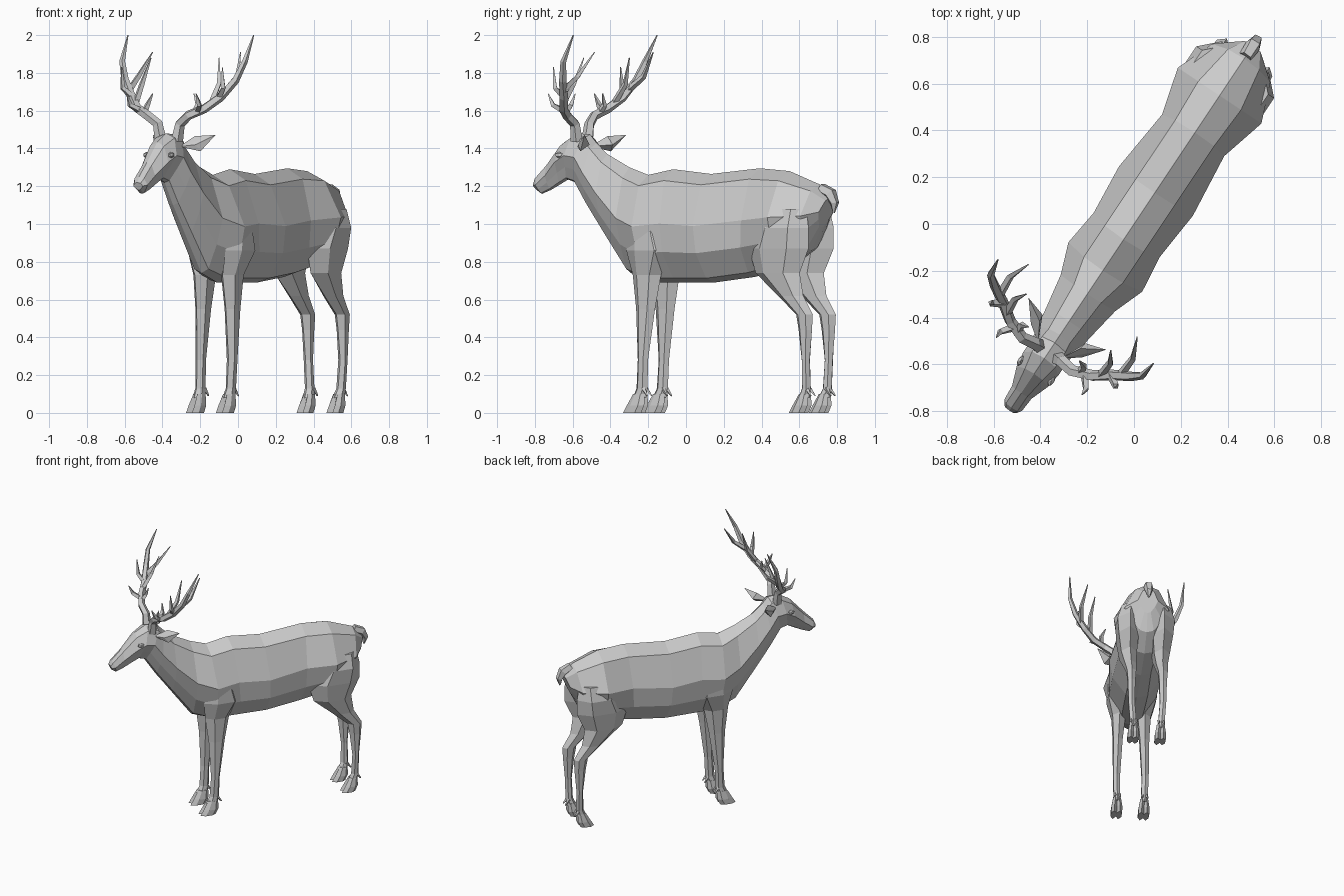
import bpy, bmesh, math
from mathutils import Vector

cube = bpy.data.objects.get("Cube")
if cube:
    bpy.data.objects.remove(cube, do_unlink=True)

HEADING = math.radians(-33.7)  # the animal stands diagonally; local -y is forward

grey = bpy.data.materials.new("plain_grey")
grey.use_nodes = True
grey.diffuse_color = (.6, .6, .6, 1)
grey.node_tree.nodes["Principled BSDF"].inputs["Base Color"].default_value = (.6, .6, .6, 1)
grey.node_tree.nodes["Principled BSDF"].inputs["Roughness"].default_value = .8


def loft(bm, rings):
    """Skin a list of equal-length point rings and close both ends."""
    loops = [[bm.verts.new(p) for p in ring] for ring in rings]
    count = len(loops[0])
    for a, b in zip(loops, loops[1:]):
        for i in range(count):
            j = (i + 1) % count
            bm.faces.new((a[i], a[j], b[j], b[i]))
    bm.faces.new(loops[0])
    bm.faces.new(loops[-1])


def finish(name, bm, mirrored=False):
    """Turn a bmesh into a named, flat-shaded object facing the heading."""
    bmesh.ops.recalc_face_normals(bm, faces=bm.faces)
    mesh = bpy.data.meshes.new(name)
    bm.to_mesh(mesh)
    bm.free()
    mesh.materials.append(grey)
    obj = bpy.data.objects.new(name, mesh)
    bpy.context.collection.objects.link(obj)
    obj.rotation_euler.z = HEADING
    if mirrored:
        obj.modifiers.new("Mirror", 'MIRROR').use_axis[0] = True
    return obj


def body_ring(y_top, z_top, y_low, z_low, ridge, flank, edge):
    """Cross-section from spine to belly, mirrored left to right."""
    top, low = Vector((0, y_top, z_top)), Vector((0, y_low, z_low))
    half = [(.1, ridge), (.48, flank), (.73, edge), (.96, edge * .45)]
    left = [top.lerp(low, f) + Vector((w, 0, 0)) for f, w in half]
    right = [Vector((-p.x, p.y, p.z)) for p in reversed(left)]
    return [top] + left + [low] + right


def leg_ring(z, front, back, x, width):
    """Six-sided horizontal cross-section of a leg."""
    depth = back - front
    outline = [(0, 0), (.3, 1), (.75, 1), (1, 0), (.75, -1), (.3, -1)]
    return [(x + width * w, front + depth * f, z) for f, w in outline]


def tube(bm, points, radii, sides=5):
    """Tapered low-poly tube through the points."""
    points = [Vector(p) for p in points]
    rings = []
    for i, p in enumerate(points):
        along = points[min(i + 1, len(points) - 1)] - points[max(i - 1, 0)]
        across = along.cross(Vector((.2, 1, 0))).normalized()
        other = along.cross(across).normalized()
        turn = [math.tau * k / sides for k in range(sides)]
        rings.append([p + radii[i] * (across * math.cos(a) + other * math.sin(a)) for a in turn])
    loft(bm, rings)


# Torso, neck and head: y/z of spine, y/z of underside, three half widths
sections = [
    (.92, 1.14, .86, .98, .04, .07, .05),
    (.85, 1.21, .80, .86, .08, .15, .11),
    (.66, 1.28, .66, .77, .11, .215, .18),
    (.47, 1.295, .44, .72, .1, .16, .155),
    (.16, 1.265, .18, .69, .1, .19, .17),
    (-.08, 1.29, -.03, .69, .1, .17, .165),
    (-.24, 1.26, -.2, .69, .1, .19, .155),
    (-.36, 1.3, -.35, .74, .07, .14, .1),
    (-.5, 1.37, -.5, .94, .06, .115, .085),
    (-.57, 1.43, -.62, 1.1, .055, .1, .07),
    (-.61, 1.475, -.7, 1.22, .06, .09, .06),
    (-.69, 1.48, -.75, 1.235, .06, .09, .055),
    (-.77, 1.435, -.8, 1.21, .045, .08, .045),
    (-.87, 1.325, -.86, 1.18, .03, .05, .035),
    (-.945, 1.25, -.915, 1.16, .03, .045, .03),
    (-.96, 1.22, -.945, 1.18, .02, .03, .02),
]
bm = bmesh.new()
loft(bm, [body_ring(*s) for s in sections])
finish("body_and_head", bm)

# Legs: height, front, back, sideways centre, half width
front_leg = [
    (1.0, -.26, -.08, .13, .04),
    (.86, -.3, -.02, .12, .05),
    (.73, -.28, -.1, .088, .045),
    (.55, -.255, -.135, .093, .032),
    (.28, -.24, -.175, .1, .024),
    (.13, -.25, -.18, .097, .022),
    (.08, -.275, -.19, .095, .028),
]
hind_leg = [
    (1.08, .6, .84, .11, .06),
    (.98, .54, .86, .12, .08),
    (.87, .48, .86, .12, .07),
    (.74, .52, .8, .115, .055),
    (.62, .66, .82, .11, .04),
    (.52, .775, .88, .11, .032),
    (.44, .79, .875, .11, .026),
    (.28, .81, .86, .11, .022),
    (.13, .805, .86, .1, .022),
    (.08, .78, .85, .095, .028),
]
for name, rings in (("front", front_leg), ("hind", hind_leg)):
    bm = bmesh.new()
    loft(bm, [leg_ring(*r) for r in rings])
    finish(name + "_legs", bm, True)

    # Cloven hooves: two toes and two dewclaws under each leg
    bm = bmesh.new()
    _, toe, heel, x, width = rings[-1]
    for side in (-1, 1):
        centre = x + side * .019
        loft(bm, [leg_ring(.1, toe + .01, heel, x + side * .012, .016),
                  leg_ring(.04, toe - .025, heel, centre, .019),
                  leg_ring(0, toe - .05, heel - .02, centre, .019)])
        tube(bm, [(x + side * .014, heel - .01, .13), (x + side * .02, heel + .022, .09)],
             (.013, .004), 4)
    finish(name + "_hooves", bm, True)

# Tail
bm = bmesh.new()
tube(bm, [(0, .86, 1.19), (0, .92, 1.16), (0, .945, 1.11), (0, .94, 1.06)],
     (.03, .035, .025, .006))
finish("tail", bm)

# Ears: a folded leaf between base and tip
bm = bmesh.new()
for p in [(.06, -.65, 1.41), (.2, -.513, 1.472), (.105, -.57, 1.465),
          (.145, -.575, 1.385), (.13, -.6, 1.42), (.11, -.54, 1.42)]:
    bm.verts.new(p)
bmesh.ops.convex_hull(bm, input=bm.verts)
finish("ears", bm, True)

# Eyes
bm = bmesh.new()
bmesh.ops.create_icosphere(bm, subdivisions=1, radius=.022)
bmesh.ops.scale(bm, vec=(.6, 1.2, .8), verts=bm.verts)
bmesh.ops.translate(bm, vec=(.079, -.755, 1.365), verts=bm.verts)
finish("eyes", bm, True)

# Antlers: a sweeping beam with five tines
beam = [(.05, -.66, 1.44), (.07, -.66, 1.53), (.13, -.67, 1.575), (.21, -.64, 1.61),
        (.28, -.59, 1.67), (.35, -.55, 1.76), (.39, -.52, 1.86), (.4, -.45, 2)]
tines = [
    [(.16, -.66, 1.585), (.16, -.625, 1.63), (.131, -.617, 1.69)],
    [(.18, -.65, 1.595), (.22, -.7, 1.63), (.22, -.73, 1.69)],
    [(.24, -.62, 1.635), (.245, -.55, 1.74), (.217, -.505, 1.88)],
    [(.27, -.59, 1.665), (.32, -.62, 1.72), (.32, -.63, 1.83)],
    [(.31, -.57, 1.71), (.315, -.48, 1.78), (.28, -.395, 1.91)],
]
bm = bmesh.new()
tube(bm, beam, (.034, .028, .026, .025, .024, .021, .016, .003))
for path in tines:
    tube(bm, path, (.019, .015, .003), 4)
finish("antlers", bm, True)
